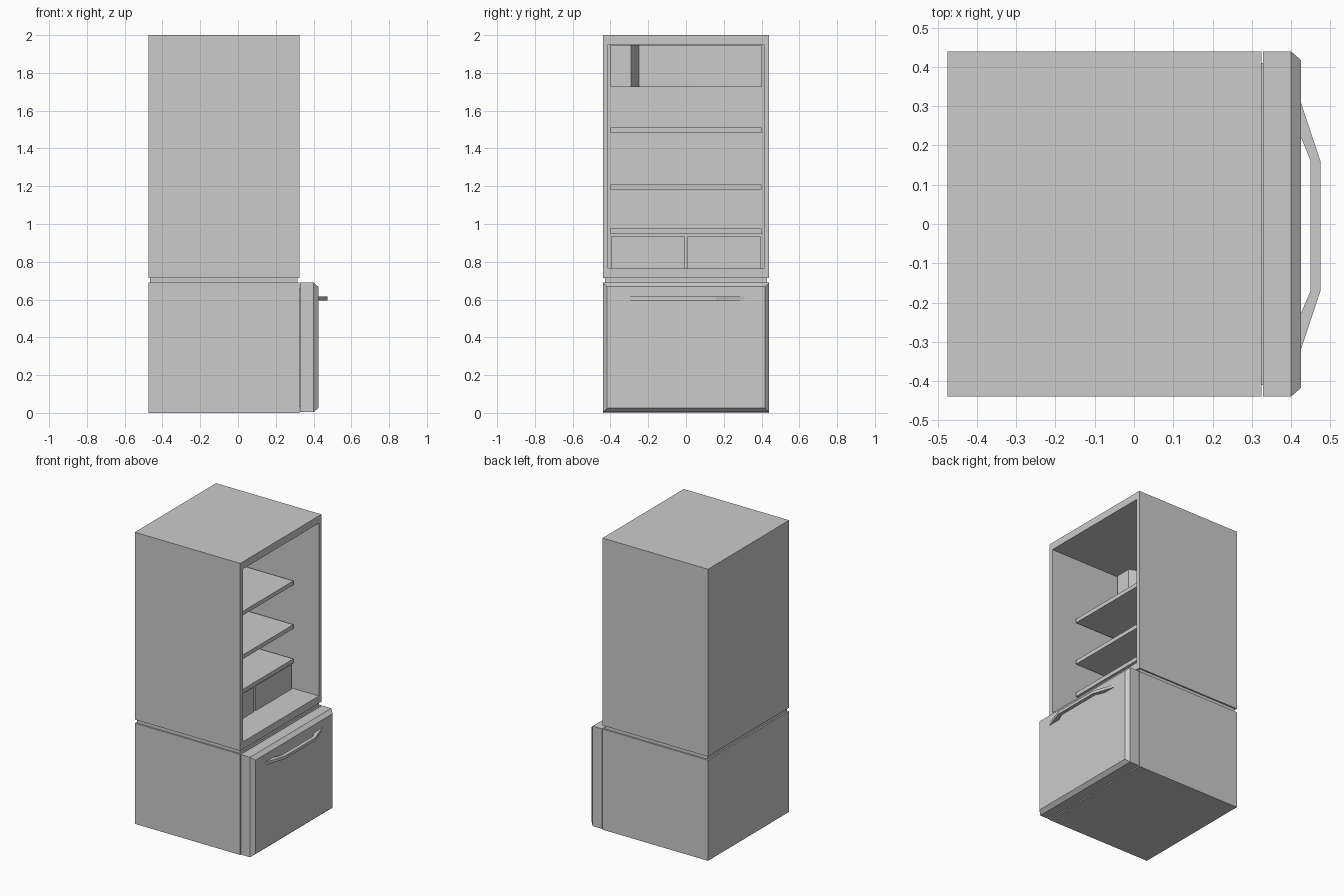
import bpy, bmesh, math
from mathutils import Vector

if "Cube" in bpy.data.objects:
    bpy.data.objects.remove(bpy.data.objects["Cube"])


def finish(name, bm):
    bmesh.ops.recalc_face_normals(bm, faces=bm.faces)
    mesh = bpy.data.meshes.new(name)
    bm.to_mesh(mesh)
    bm.free()
    obj = bpy.data.objects.new(name, mesh)
    bpy.context.collection.objects.link(obj)
    return obj


def box_bm(lo, hi):
    bm = bmesh.new()
    bmesh.ops.create_cube(bm, size=1)
    lo, hi = Vector(lo), Vector(hi)
    for v in bm.verts:
        v.co = Vector(((lo[i] + hi[i]) / 2 + v.co[i] * (hi[i] - lo[i]) for i in range(3)))
    bm.normal_update()
    return bm


def box(name, lo, hi):
    return finish(name, box_bm(lo, hi))


def open_side(bm):
    return max(bm.faces, key=lambda f: f.calc_center_median().x)


def prism(name, outline, z0, z1):
    bm = bmesh.new()
    face = bm.faces.new([bm.verts.new((x, y, z0)) for x, y in outline])
    up = bmesh.ops.extrude_face_region(bm, geom=[face])["geom"]
    bmesh.ops.translate(bm, vec=(0, 0, z1 - z0),
                        verts=[g for g in up if isinstance(g, bmesh.types.BMVert)])
    return finish(name, bm)


BACK, FRONT, W = -0.475, 0.325, 0.44
IN_BACK, IN_W, SHELF_FRONT = -0.43, 0.40, 0.14

# Freezer body and the recessed neck above it
box("freezer_body", (BACK, -W, 0), (FRONT, W, 0.69))
box("neck", (BACK + 0.01, -W + 0.01, 0.68), (FRONT - 0.01, W - 0.01, 0.72))

# Upper cabinet, hollowed from the +x side
bm = box_bm((BACK, -W, 0.715), (FRONT, W, 2.0))
face = open_side(bm)
bmesh.ops.inset_region(bm, faces=[face], thickness=0.04)
for v in face.verts:
    v.co.z = 1.95 if v.co.z > 1.4 else 0.765
new = bmesh.ops.extrude_discrete_faces(bm, faces=[face])["faces"][0]
for v in new.verts:
    v.co.x = IN_BACK
finish("cabinet", bm)

# Shelves and drawer lid
for name, z in (("upper_shelf", 1.51), ("middle_shelf", 1.21), ("drawer_lid", 0.975)):
    box(name, (IN_BACK, -IN_W, z - 0.028), (SHELF_FRONT, IN_W, z))

# Pair of crisper drawers
for name, s in (("left_drawer", -1), ("right_drawer", 1)):
    y0, y1 = sorted((s * 0.008, s * 0.397))
    box(name, (IN_BACK, y0, 0.765), (SHELF_FRONT - 0.012, y1, 0.935))

# Cooling unit in the top of the cabinet, stepped and gently curved in plan
prism("cooling_unit", [(IN_BACK, -0.4), (-0.2, -0.4), (-0.2, -0.29), (-0.29, -0.25),
                       (-0.29, 0.08), (-0.288, 0.13), (-0.282, 0.25), (-0.28, 0.4),
                       (IN_BACK, 0.4)], 1.725, 1.948)

# Freezer drawer front with chamfered outer face
bm = box_bm((0.329, -W, 0.004), (0.40, W, 0.69))
face = open_side(bm)
bmesh.ops.inset_region(bm, faces=[face], thickness=0.031)
for v in face.verts:
    v.co.x = 0.425
door = finish("freezer_door", bm)
box("door_seal", (0.32, -W + 0.03, 0.03), (0.335, W - 0.03, 0.66))

# Bent bar handle
prism("handle", [(0.42, 0.325), (0.475, 0.16), (0.475, -0.17), (0.42, -0.335),
                 (0.42, -0.24), (0.45, -0.17), (0.45, 0.16), (0.42, 0.235)], 0.595, 0.615)
